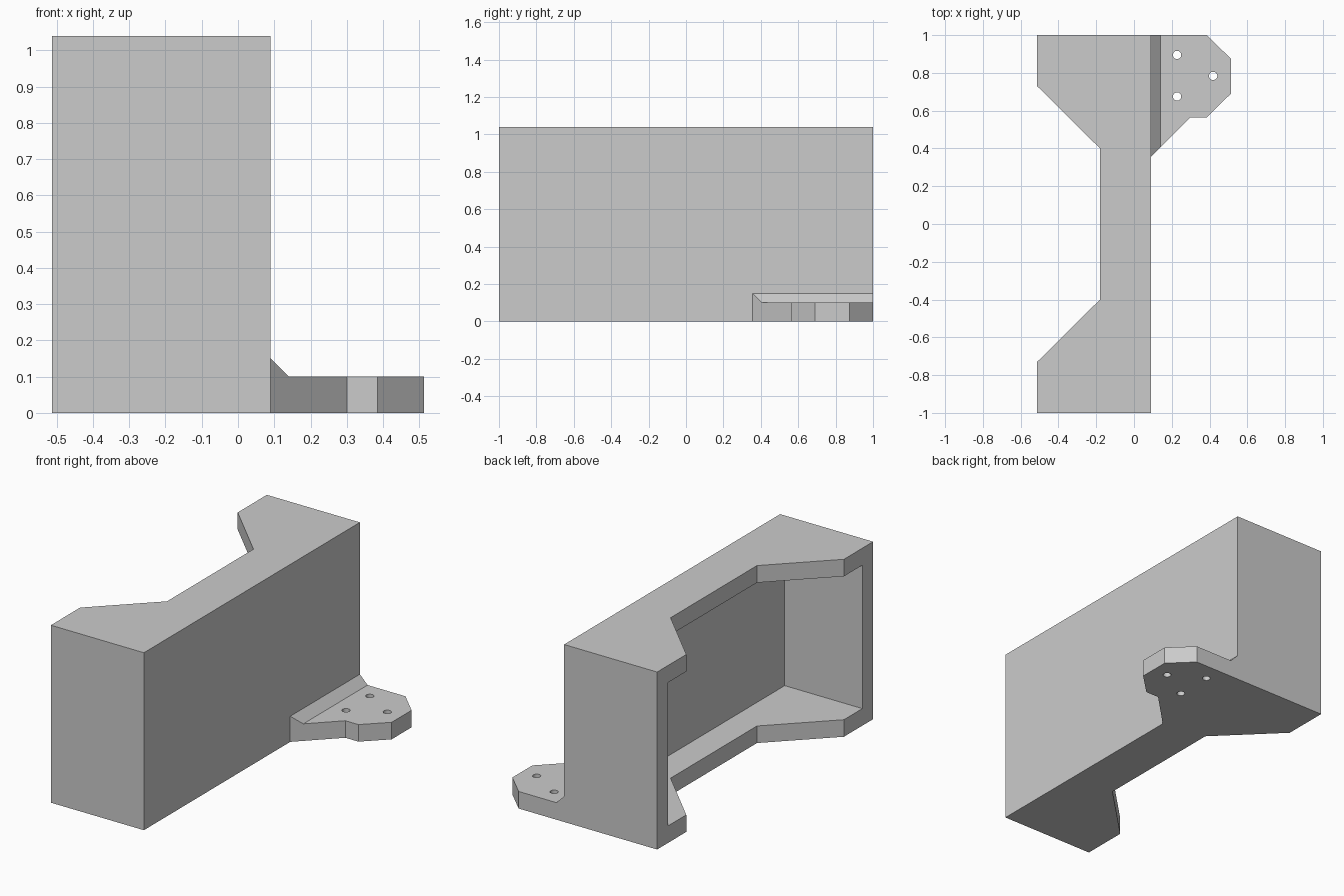
import bpy
import bmesh
from mathutils import Vector

cube = bpy.data.objects.get("Cube")
if cube:
    bpy.data.objects.remove(cube, do_unlink=True)

grey = bpy.data.materials.new("plain grey")
grey.use_nodes = True
colour = (0.6, 0.6, 0.6, 1)
grey.diffuse_color = colour
grey.node_tree.nodes["Principled BSDF"].inputs["Base Color"].default_value = colour


def prism(name, points, sweep):
    """Extrude a closed outline of 3D points along the sweep vector."""
    bm = bmesh.new()
    face = bm.faces.new([bm.verts.new(p) for p in points])
    out = bmesh.ops.extrude_face_region(bm, geom=[face], use_keep_orig=True)
    moved = [v for v in out["geom"] if isinstance(v, bmesh.types.BMVert)]
    bmesh.ops.translate(bm, verts=moved, vec=Vector(sweep))
    bmesh.ops.recalc_face_normals(bm, faces=bm.faces)
    mesh = bpy.data.meshes.new(name)
    bm.to_mesh(mesh)
    bm.free()
    mesh.materials.append(grey)
    ob = bpy.data.objects.new(name, mesh)
    bpy.context.collection.objects.link(ob)
    return ob


def combine(target, other, operation):
    """Apply an exact boolean, then discard the helper."""
    other.hide_render = True
    mod = target.modifiers.new(operation.lower(), "BOOLEAN")
    mod.operation, mod.object, mod.solver = operation, other, "EXACT"
    bpy.context.view_layer.objects.active = target
    bpy.ops.object.modifier_apply(modifier=mod.name)
    bpy.data.objects.remove(other, do_unlink=True)


back, front, height, wall = -0.513, 0.09, 1.04, 0.1

# Housing: notched outline, hollowed from the open side
half = [(front, 1), (back, 1), (back, 0.73), (-0.18, 0.4)]
outline = half + [(x, -y) for x, y in reversed(half)]
housing = prism("housing", [(x, y, 0) for x, y in outline], (0, 0, height))
y_in = 1 - wall
cavity = prism("cavity_cutter",
               [(x, y, wall) for x, y in ((-0.7, -y_in), (front - wall, -y_in),
                                          (front - wall, y_in), (-0.7, y_in))],
               (0, 0, height - 2 * wall))
combine(housing, cavity, "DIFFERENCE")

# Mounting flange, rooted inside the wall
tab = [(0.05, 1), (0.05, 0.355), (front, 0.355), (0.3, 0.565), (0.385, 0.565),
       (0.513, 0.69), (0.513, 0.875), (0.385, 1)]
flange = prism("flange", [(x, y, 0) for x, y in tab], (0, 0, 0.15))

# Trim the flange top, leaving a sloped rib against the wall
trim = [(front, 0.15), (0.14, 0.1), (0.7, 0.1), (0.7, 0.3), (front, 0.3)]
combine(flange, prism("trim_cutter", [(x, 0.2, z) for x, z in trim], (0, 1, 0)),
        "DIFFERENCE")

# Screw holes
for x, y in ((0.228, 0.895), (0.419, 0.784), (0.228, 0.675)):
    bpy.ops.mesh.primitive_cylinder_add(vertices=32, radius=0.022, depth=0.6,
                                        location=(x, y, 0.05))
    hole = bpy.context.object
    hole.name = "hole_cutter"
    hole.data.materials.append(grey)
    combine(flange, hole, "DIFFERENCE")

combine(housing, flange, "UNION")
housing.name = "bracket_housing"
bpy.ops.object.select_all(action="DESELECT")
housing.select_set(True)
bpy.context.view_layer.objects.active = housing
bpy.ops.object.shade_smooth_by_angle()
